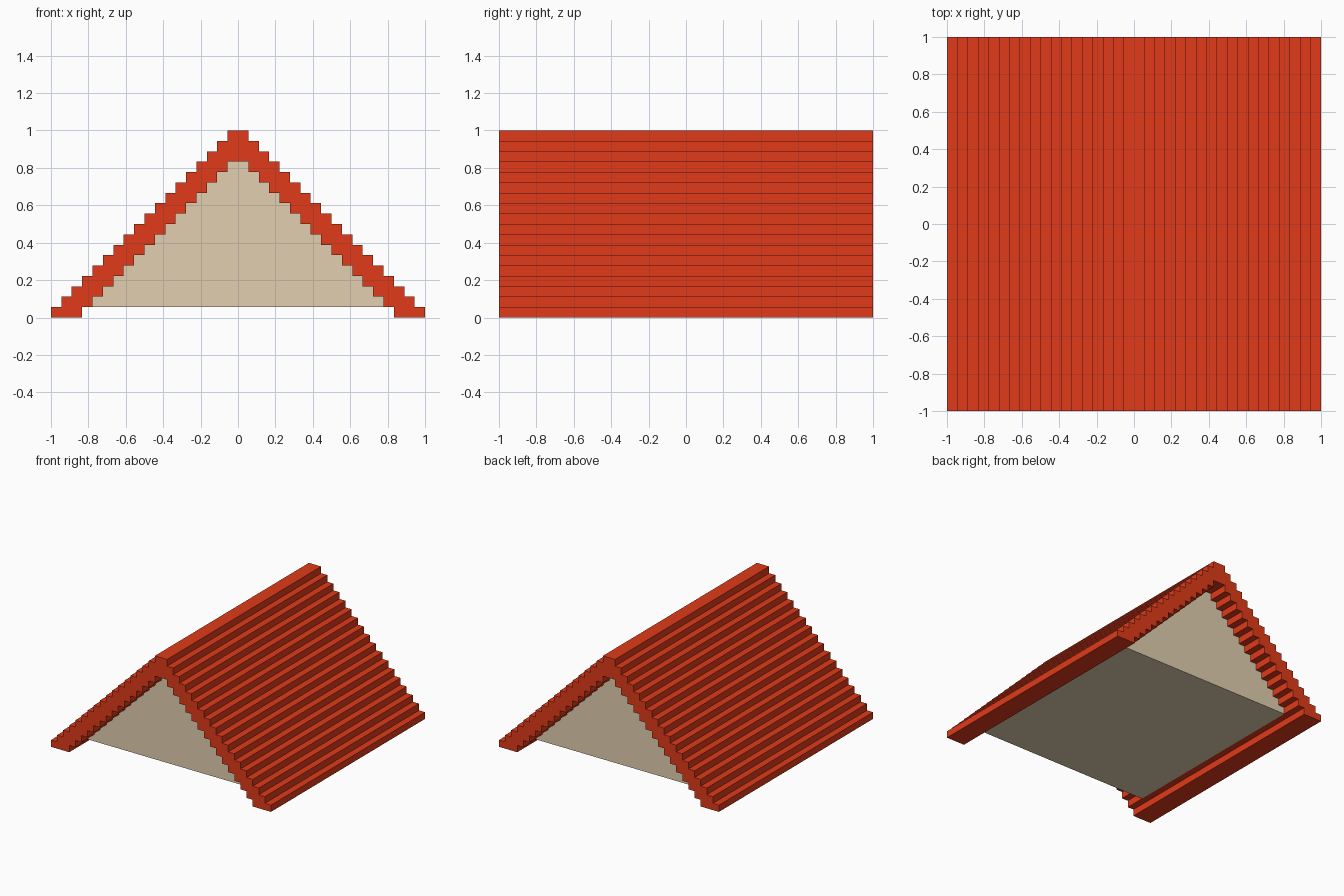
import bpy

if "Cube" in bpy.data.objects:
    bpy.data.objects.remove(bpy.data.objects["Cube"])

STEP = 1 / 18  # height and depth of one roof course


def material(name, rgb):
    mat = bpy.data.materials.new(name)
    mat.diffuse_color = (*rgb, 1)
    mat.use_nodes = True
    mat.node_tree.nodes["Principled BSDF"].inputs["Base Color"].default_value = mat.diffuse_color
    return mat


def stair_arch(first, start, count):
    """Stepped arch in step units: up the right side, down the left."""
    pts = []
    for i in range(count):
        pts += [(first - i, start + i), (first - i, start + i + 1)]
    return pts + [(-x, z) for x, z in reversed(pts)]


def prism(name, profile, half_depth, mat):
    """Extrude an x-z profile along y, centred on y = 0."""
    n = len(profile)
    verts = [(x * STEP, y, z * STEP) for y in (-half_depth, half_depth) for x, z in profile]
    faces = [tuple(range(n)), tuple(reversed(range(n, 2 * n)))]
    faces += [(i, i + n, (i + 1) % n + n, (i + 1) % n) for i in range(n)]
    mesh = bpy.data.meshes.new(name)
    mesh.from_pydata(verts, [], faces)
    mesh.materials.append(mat)
    obj = bpy.data.objects.new(name, mesh)
    bpy.context.collection.objects.link(obj)
    return obj


red = material("roof red", (0.75, 0.043, 0.01))
beige = material("gable beige", (0.765, 0.625, 0.436))

# Stepped roof shell, three courses thick: outer arch, then inner arch back
prism("stepped_roof", stair_arch(18, 0, 18) + stair_arch(15, 0, 15)[::-1], 1, red)

# Recessed gable block filling the roof, with a flat underside one course up
prism("gable_infill", stair_arch(14, 1, 14), 1 - 3 * STEP, beige)
